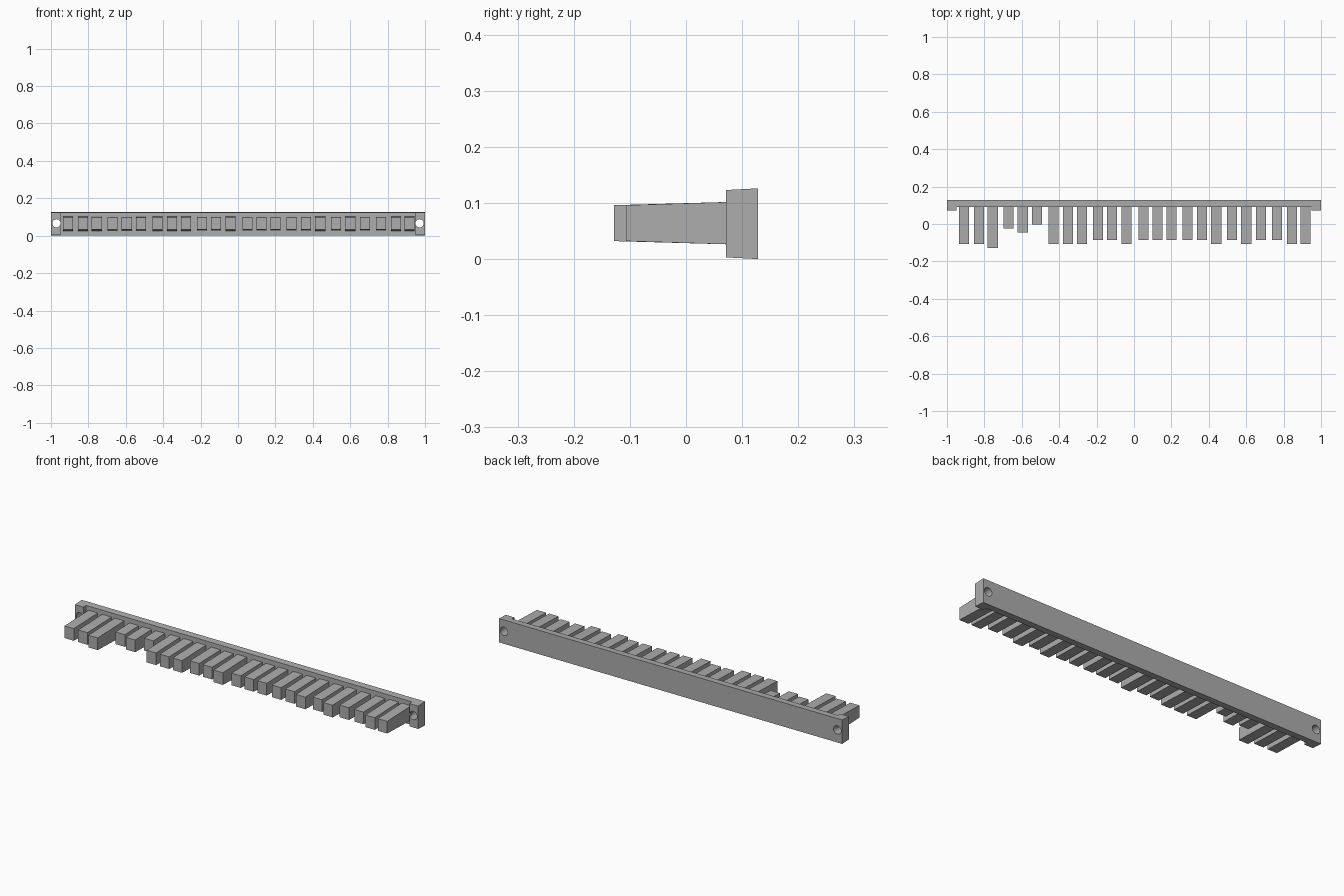
import bpy
import bmesh
import math

cube = bpy.data.objects.get("Cube")
if cube:
    bpy.data.objects.remove(cube, do_unlink=True)

# One plain grey for everything
grey = bpy.data.materials.new("plain grey")
grey.use_nodes = True
colour = (0.42, 0.42, 0.42, 1)
grey.diffuse_color = colour
grey.node_tree.nodes["Principled BSDF"].inputs["Base Color"].default_value = colour

BACK, FRONT, TAB = 0.128, 0.092, 0.071
MID_Z = 0.063


def finish(bm, name):
    bmesh.ops.recalc_face_normals(bm, faces=bm.faces)
    mesh = bpy.data.meshes.new(name)
    bm.to_mesh(mesh)
    bm.free()
    mesh.materials.append(grey)
    obj = bpy.data.objects.new(name, mesh)
    bpy.context.collection.objects.link(obj)
    return obj


# Backing bar with forward end tabs, drafted towards the front
def make_bar():
    half = [(1, BACK), (1, TAB), (0.95, TAB), (0.95, FRONT)]
    plan = half + [(-x, y) for x, y in reversed(half)]
    bm = bmesh.new()
    base = bm.faces.new([bm.verts.new((x, y, 0)) for x, y in plan])
    grown = bmesh.ops.extrude_face_region(bm, geom=[base])["geom"]
    top = {v for v in grown if isinstance(v, bmesh.types.BMVert)}
    for v in bm.verts:
        half_height = MID_Z - 0.003 * (BACK - v.co.y) / (BACK - TAB)
        v.co.z = MID_Z + half_height * (1 if v in top else -1)
    return finish(bm, "backing_bar")


bar = make_bar()

# Screw holes through both tabs
for side in (-1, 1):
    bpy.ops.mesh.primitive_cylinder_add(
        vertices=24, radius=0.022, depth=0.3,
        location=(side * 0.971, 0.1, 0.066), rotation=(math.pi / 2, 0, 0))
    cutter = bpy.context.object
    cutter.name = "hole_cutter"
    cutter.hide_render = True
    cutter.data.materials.append(grey)
    cut = bar.modifiers.new("hole", 'BOOLEAN')
    cut.operation = 'DIFFERENCE'
    cut.solver = 'EXACT'
    cut.object = cutter
    bpy.context.view_layer.objects.active = bar
    bpy.ops.object.modifier_apply(modifier=cut.name)
    bpy.data.objects.remove(cutter, do_unlink=True)


# Teeth: tapered bars sunk slightly into the backing
def make_tooth(index, x, steps):
    tip = 0.081 - 0.0209 * steps
    root_half = 0.0385 if steps >= 9 else 0.036
    bm = bmesh.new()
    bmesh.ops.create_cube(bm, size=1)
    for v in bm.verts:
        at_tip = v.co.y < 0
        v.co.x = x + v.co.x * 0.054
        v.co.y = tip if at_tip else FRONT + 0.01
        v.co.z = 0.064 + math.copysign(0.032 if at_tip else root_half, v.co.z)
    finish(bm, f"tooth_{index}")


# Tooth centres, grouped by length in equal steps
teeth = {
    10: [-0.755],
    9: [-0.909, -0.829, -0.43, -0.353, -0.278, -0.04,
        0.44, 0.6, 0.845, 0.917],
    8: [-0.193, -0.118, 0.05, 0.125, 0.2, 0.285, 0.363,
        0.523, 0.68, 0.765],
    6: [-0.595],
    5: [-0.67],
    4: [-0.518],
}
count = 0
for steps, centres in teeth.items():
    for x in centres:
        count += 1
        make_tooth(count, x, steps)
